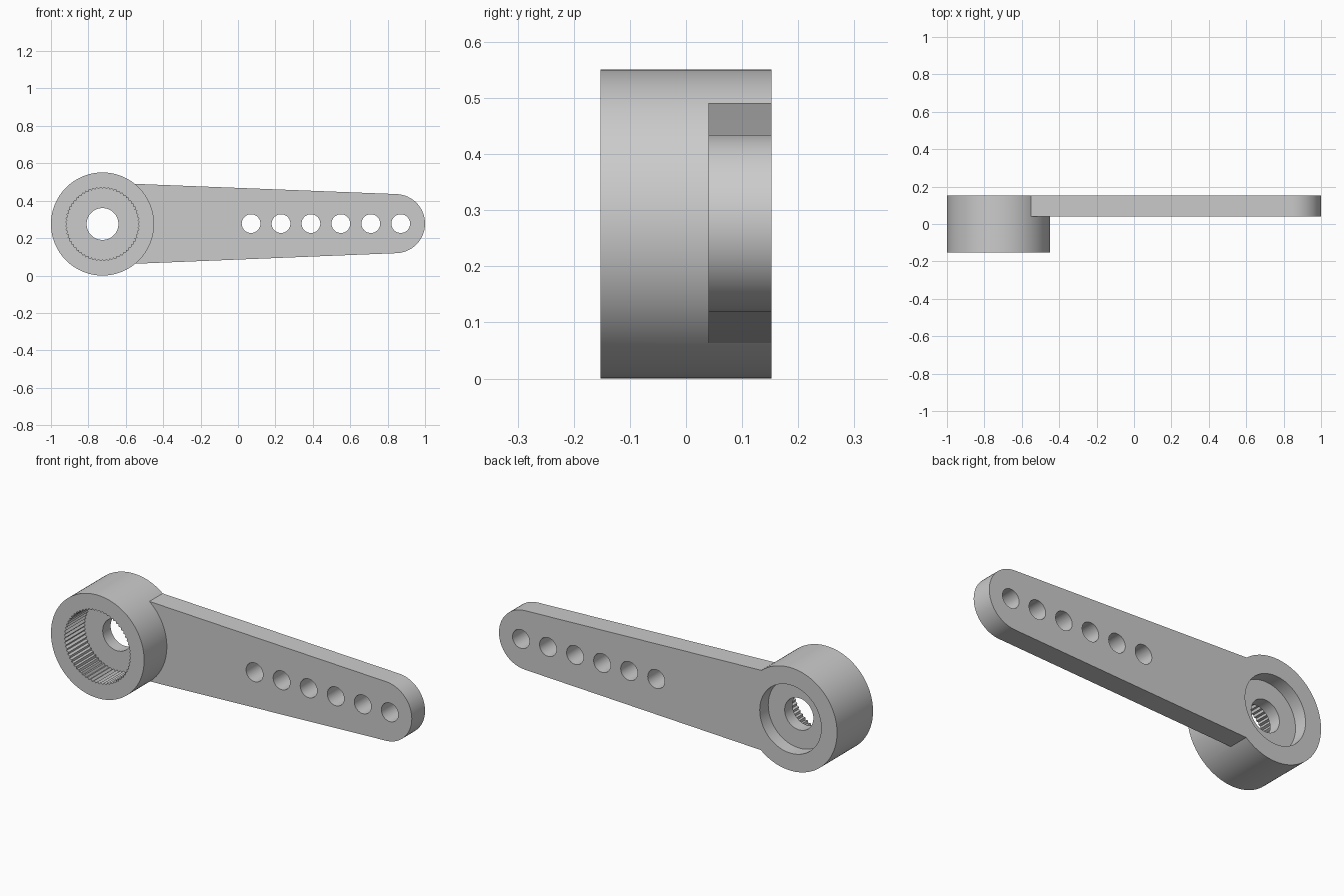
import bpy, bmesh
from math import sin, cos, pi, radians

if "Cube" in bpy.data.objects:
    bpy.data.objects.remove(bpy.data.objects["Cube"])

CX, CZ = -0.7245, 0.2755      # hub axis
BACK = 0.152


def prism(name, outline, y0, y1):
    """Extrude an x-z outline from y0 to y1."""
    bm = bmesh.new()
    face = bm.faces.new([bm.verts.new((x, y0, z)) for x, z in outline])
    ext = bmesh.ops.extrude_face_region(bm, geom=[face])
    for v in ext["geom"]:
        if isinstance(v, bmesh.types.BMVert):
            v.co.y = y1
    bmesh.ops.recalc_face_normals(bm, faces=bm.faces[:])
    mesh = bpy.data.meshes.new(name)
    bm.to_mesh(mesh)
    bm.free()
    ob = bpy.data.objects.new(name, mesh)
    bpy.context.collection.objects.link(ob)
    return ob


def circle(x, z, r, n=64):
    return [(x + r * cos(2 * pi * i / n), z + r * sin(2 * pi * i / n)) for i in range(n)]


def combine(target, tool, operation):
    """Apply a boolean and discard the tool object."""
    mod = target.modifiers.new("bool", 'BOOLEAN')
    mod.operation, mod.solver, mod.object = operation, 'EXACT', tool
    bpy.context.view_layer.objects.active = target
    bpy.ops.object.modifier_apply(modifier=mod.name)
    bpy.data.objects.remove(tool)


# tapered arm with rounded tip
R = 0.158
arc = [radians(-87.8 + 175.6 * i / 32) for i in range(33)]
outline = [(-0.6, CZ - 0.2145)]
outline += [(1 - R + R * cos(a), CZ + 0.002 + R * sin(a)) for a in arc]
outline += [(-0.6, CZ + 0.2165)]
arm = prism("arm", outline, 0.04, BACK)

# round hub joined to the arm
horn = prism("lever_arm", circle(CX, CZ, 0.2755, 128), -BACK, BACK)
combine(horn, arm, 'UNION')

# splined socket in the front of the hub
TEETH = 60
spline = []
for i in range(TEETH * 2):
    a, r = pi * i / TEETH, 0.197 if i % 2 else 0.188
    spline.append((CX + r * cos(a), CZ + r * sin(a)))
combine(horn, prism("socket_cutter", spline, -0.2, 0.013), 'DIFFERENCE')

# screw head recess in the back, then the screw hole
combine(horn, prism("recess_cutter", circle(CX, CZ, 0.182, 96), 0.08, 0.2), 'DIFFERENCE')
combine(horn, prism("screw_cutter", circle(CX, CZ, 0.085), -0.1, 0.19), 'DIFFERENCE')

# row of linkage holes
for i in range(6):
    cutter = prism("hole_cutter", circle(0.07 + 0.16 * i, CZ + 0.002, 0.05, 48), 0, 0.2)
    combine(horn, cutter, 'DIFFERENCE')

# smooth curved walls, sharp edges and teeth
bpy.ops.object.select_all(action='DESELECT')
horn.select_set(True)
bpy.context.view_layer.objects.active = horn
bpy.ops.object.shade_smooth_by_angle(angle=radians(25))
